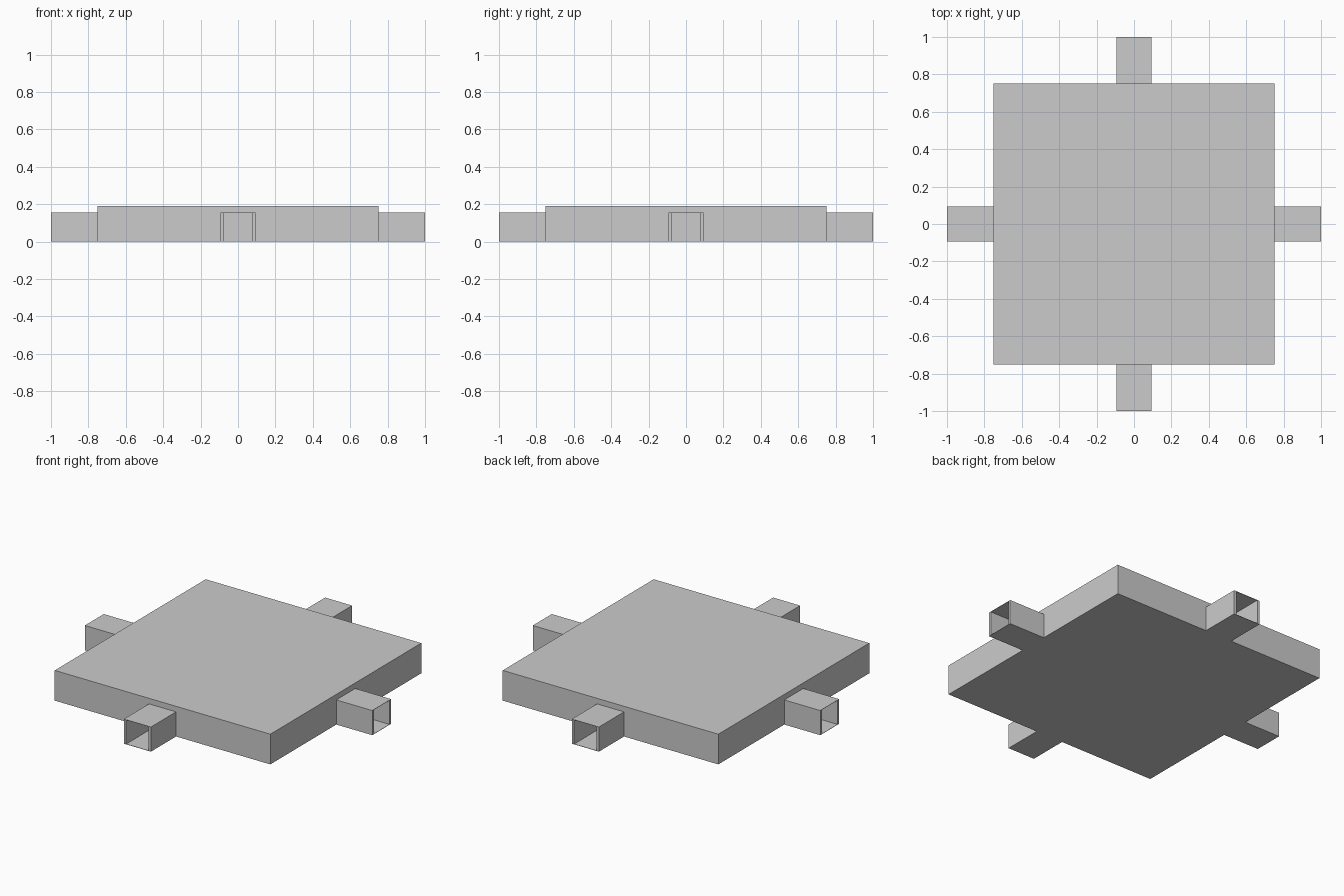
import bpy, bmesh
from mathutils import Matrix, Vector
from math import radians

if "Cube" in bpy.data.objects:
    bpy.data.objects.remove(bpy.data.objects["Cube"])

ROOM, ROOM_H = 0.75, 0.19      # half width and height of the room
END, HALL, HALL_H = 1.0, 0.094, 0.155   # corridor reach, half width, height
WALL, SKIN = 0.016, 0.002      # wall thickness, floor/roof thickness


def box(name, lo, hi, turn=0):
    """Box between two corners, rotated about the z axis."""
    lo, hi = Vector(lo), Vector(hi)
    bm = bmesh.new()
    bmesh.ops.create_cube(bm, size=1)
    size = hi - lo
    mat = (Matrix.Rotation(radians(turn), 4, 'Z')
           @ Matrix.Translation((lo + hi) / 2)
           @ Matrix.Diagonal((size.x, size.y, size.z, 1)))
    bmesh.ops.transform(bm, matrix=mat, verts=bm.verts)
    mesh = bpy.data.meshes.new(name)
    bm.to_mesh(mesh)
    bm.free()
    obj = bpy.data.objects.new(name, mesh)
    bpy.context.collection.objects.link(obj)
    return obj


# Hollow central room
box("room_floor", (-ROOM, -ROOM, 0), (ROOM, ROOM, SKIN))
box("room_roof", (-ROOM, -ROOM, ROOM_H - SKIN), (ROOM, ROOM, ROOM_H))

for side, turn in (("right", 0), ("back", 90), ("left", 180), ("front", 270)):
    # Room wall, each one butting against the next
    box(side + "_room_wall", (ROOM - WALL, -ROOM, SKIN),
        (ROOM, ROOM - WALL, ROOM_H - SKIN), turn)
    # Open-ended corridor: floor, roof and two side walls
    box(side + "_corridor_floor", (ROOM, -HALL, 0), (END, HALL, SKIN), turn)
    box(side + "_corridor_roof", (ROOM, -HALL, HALL_H - SKIN),
        (END, HALL, HALL_H), turn)
    for label, y in (("a", -HALL), ("b", HALL - WALL)):
        box(f"{side}_corridor_wall_{label}", (ROOM, y, SKIN),
            (END, y + WALL, HALL_H - SKIN), turn)
